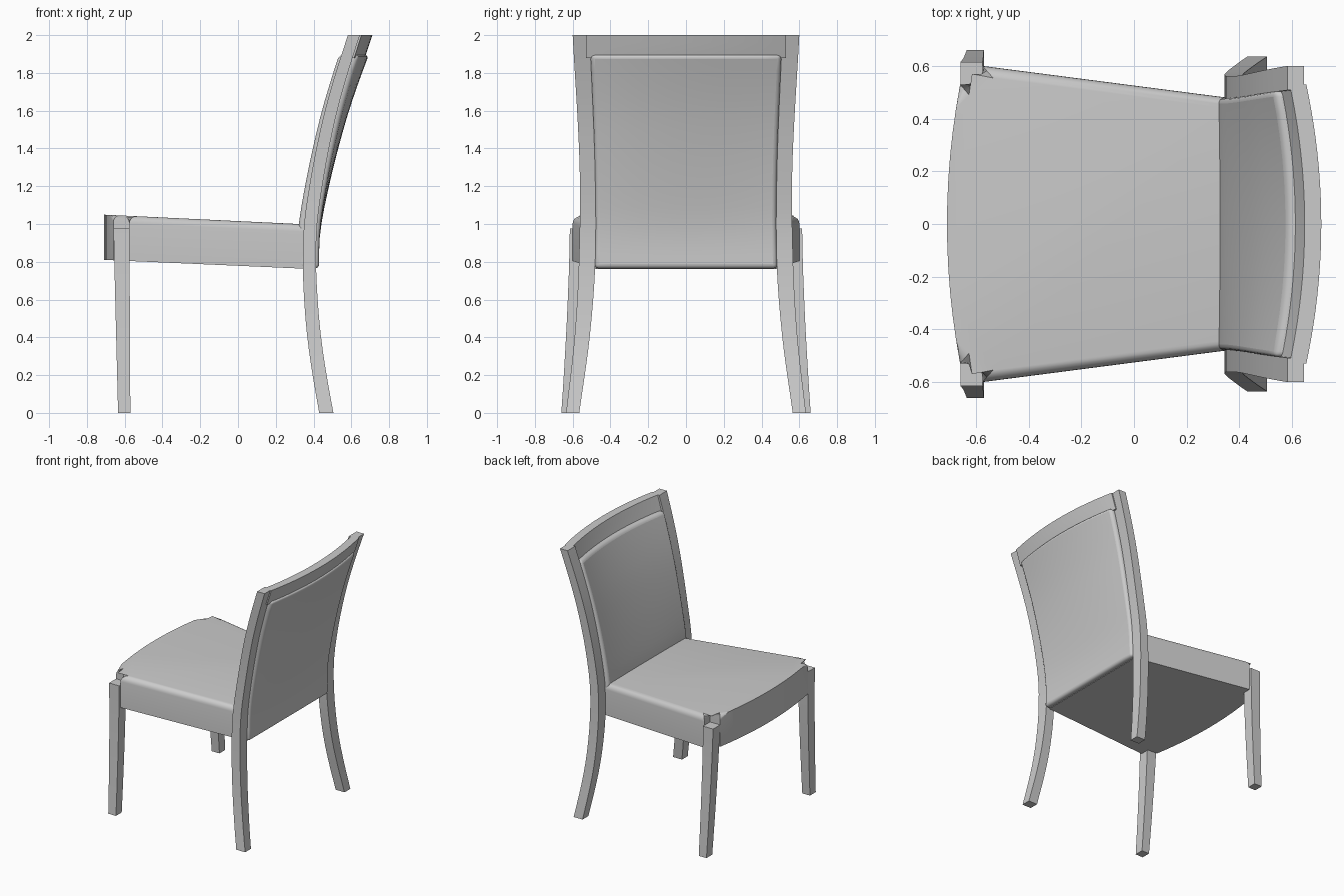
import bpy
import bmesh

if "Cube" in bpy.data.objects:
    bpy.data.objects.remove(bpy.data.objects["Cube"], do_unlink=True)

GREY = (0.6, 0.6, 0.6, 1)
grey = bpy.data.materials.new("plain grey")
grey.use_nodes = True
grey.diffuse_color = GREY
grey.node_tree.nodes["Principled BSDF"].inputs["Base Color"].default_value = GREY


def curve(points, z):
    """Smooth value at height z through (z, value) points."""
    n = len(points)
    i = max(k for k in range(n - 1) if points[k][0] <= z or k == 0)
    (z1, a), (z2, b) = points[i], points[i + 1]
    p, q = points[max(i - 1, 0)], points[min(i + 2, n - 1)]
    t, h = (z - z1) / (z2 - z1), z2 - z1
    m1 = (b - p[1]) / (z2 - p[0]) * h
    m2 = (q[1] - a) / (q[0] - z1) * h
    return (a * (2*t**3 - 3*t**2 + 1) + m1 * (t**3 - 2*t**2 + t)
            + b * (3*t**2 - 2*t**3) + m2 * (t**3 - t**2))


def finish(name, bm, bevel=0, segments=4):
    bmesh.ops.recalc_face_normals(bm, faces=bm.faces)
    mesh = bpy.data.meshes.new(name)
    bm.to_mesh(mesh)
    bm.free()
    mesh.materials.append(grey)
    obj = bpy.data.objects.new(name, mesh)
    bpy.context.collection.objects.link(obj)
    if bevel:
        mod = obj.modifiers.new("soft edge", "BEVEL")
        mod.width, mod.segments = bevel, segments
        mod.limit_method, mod.use_clamp_overlap = "ANGLE", False
        mod.angle_limit = 0.7
    bpy.ops.object.select_all(action="DESELECT")
    obj.select_set(True)
    bpy.context.view_layer.objects.active = obj
    bpy.ops.object.shade_smooth_by_angle(angle=0.6)
    return obj


def slab(name, shape, z0, z1, rows, cols, bevel=0):
    """Closed slab; shape(u, z) gives front x, back x and y."""
    bm = bmesh.new()
    sides = [[], []]
    for r in range(rows + 1):
        z = z0 + (z1 - z0) * r / rows
        line = [shape(c / cols, z) for c in range(cols + 1)]
        for s in (0, 1):
            sides[s].append([bm.verts.new((p[s], p[2], z)) for p in line])
    for g in sides:
        for r in range(rows):
            for c in range(cols):
                bm.faces.new((g[r][c], g[r][c+1], g[r+1][c+1], g[r+1][c]))
    f, b = sides
    for r in range(rows):
        for c in (0, cols):
            bm.faces.new((f[r][c], f[r+1][c], b[r+1][c], b[r][c]))
    for c in range(cols):
        for r in (0, rows):
            bm.faces.new((f[r][c], f[r][c+1], b[r][c+1], b[r][c]))
    return finish(name, bm, bevel)


# Shared curves of the rear frame
FRONT = [(0, .43), (.2, .395), (.4, .367), (.6, .35), (.8, .343), (1, .35),
         (1.2, .378), (1.4, .415), (1.6, .46), (1.8, .517), (2, .582)]
INNER = [(0, .565), (.4, .51), (.8, .48), (1.3, .48), (2, .508)]
OUTER = [(0, .635), (.4, .59), (.8, .567), (1.3, .563), (2, .6)]


def depth(z):
    return .075 - .006 * z


def bow(y, z):
    return .066 * max(0, min(1, z - .9)) * max(0, 1 - (y / .57) ** 2)


# Rear posts and front legs, mirrored left and right
for side, sign in (("right", 1), ("left", -1)):
    def post(u, z):
        x = curve(FRONT, z)
        y = curve(INNER, z) * (1 - u) + curve(OUTER, z) * u
        return x, x + depth(z), sign * y

    def leg(u, z):
        flare = .045 * (1 - z / .975) ** 1.5
        width = .07 + .015 * z
        return -.635 - .025 * z, -.57 - .005 * z, sign * (.615 + flare - width * (1 - u))

    slab("rear_post_" + side, post, 0, 2, 24, 1)
    slab("front_leg_" + side, leg, 0, .975, 8, 1)


# Bowed top rail
def rail(u, z):
    y = (2 * u - 1) * .53
    x = curve(FRONT, z) + bow(y, z)
    return x, x + depth(z), y


slab("top_rail", rail, 1.88, 2, 3, 20)


# Upholstered back panel
def panel(u, z):
    y = (2 * u - 1) * (curve(INNER, z) + .002)
    x = curve(FRONT, z) + bow(y, z)
    return x - .03, x + depth(z) + .016, y


slab("back_cushion", panel, .765, 1.895, 14, 12, .022)

# Seat cushion with bowed front and notches for the legs
half = [(-.71 + .05 * (i / 6) ** 2, .53 * i / 6) for i in range(7)]
half += [(-.575, .53), (-.575, .6), (.39, .475)]
outline = half + [(x, -y) for x, y in reversed(half[1:])]
bm = bmesh.new()
low = [bm.verts.new((x, y, .76 + (.43 - x) * .044)) for x, y in outline]
high = [bm.verts.new((x, y, 1 + (.32 - x) * .048)) for x, y in outline]
bm.faces.new(low)
top = bm.faces.new(high)
for i in range(len(low)):
    j = (i + 1) % len(low)
    bm.faces.new((low[i], low[j], high[j], high[i]))
bmesh.ops.bevel(bm, geom=list(top.edges), offset=.04, segments=5, profile=.5,
                affect="EDGES", clamp_overlap=False)
finish("seat_cushion", bm)
